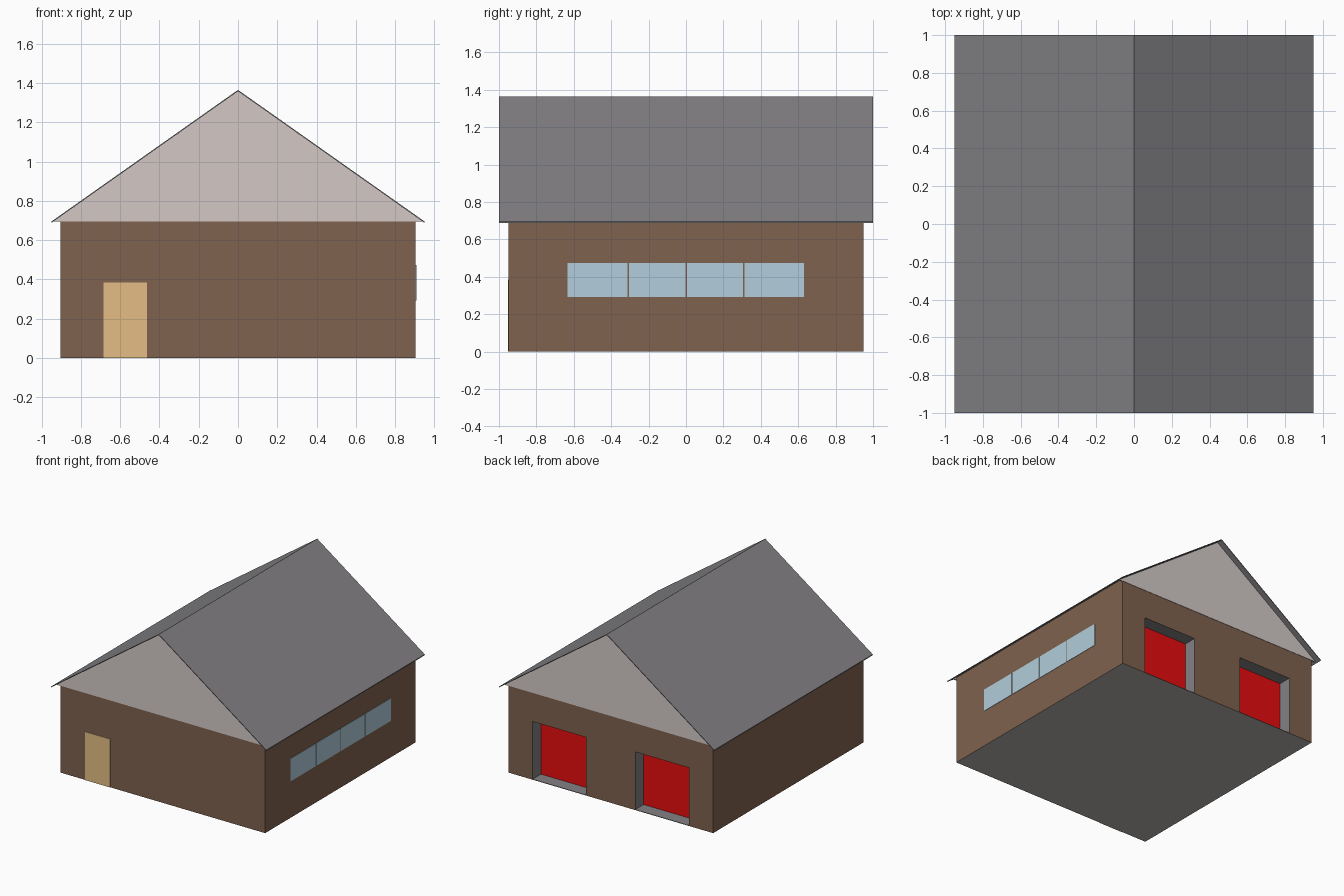
import bpy, bmesh

if "Cube" in bpy.data.objects:
    bpy.data.objects.remove(bpy.data.objects["Cube"])

WALL_X, WALL_Y, EAVE, RIDGE = 0.905, 0.95, 0.695, 1.365
SHEET = 0.007          # roof thickness
RECESS_Y = 0.845       # depth plane of the garage doors


def linear(c):
    c /= 255
    return c / 12.92 if c <= 0.04045 else ((c + 0.055) / 1.055) ** 2.4


def material(name, r, g, b):
    m = bpy.data.materials.new(name)
    m.diffuse_color = (linear(r), linear(g), linear(b), 1)
    m.use_nodes = True
    m.node_tree.nodes["Principled BSDF"].inputs["Base Color"].default_value = m.diffuse_color
    return m


BROWN = material("brown_wall", 128, 98, 78)
GREY = material("grey_roof", 131, 129, 132)
PALE = material("pale_gable", 211, 201, 198)
TAN = material("tan_door", 229, 190, 133)
GLASS = material("blue_glass", 178, 206, 220)
RED = material("red_garage_door", 233, 14, 15)
FLOOR = material("concrete_floor", 183, 179, 177)


def add_object(name, bm, mats):
    bmesh.ops.recalc_face_normals(bm, faces=bm.faces)
    mesh = bpy.data.meshes.new(name)
    bm.to_mesh(mesh)
    bm.free()
    for m in mats:
        mesh.materials.append(m)
    ob = bpy.data.objects.new(name, mesh)
    bpy.context.collection.objects.link(ob)
    return ob


def box(name, lo, hi, *mats):
    bm = bmesh.new()
    bmesh.ops.create_cube(bm, size=1)
    for v in bm.verts:
        v.co = [(a + b) / 2 + c * (b - a) for a, b, c in zip(lo, hi, v.co)]
    return add_object(name, bm, mats)


def extrude_profile(name, points, y0, y1, mat):
    """Extrude an (x, z) outline along y."""
    bm = bmesh.new()
    face = bm.faces.new([bm.verts.new((x, y0, z)) for x, z in points])
    out = bmesh.ops.extrude_face_region(bm, geom=[face])
    for v in out["geom"]:
        if isinstance(v, bmesh.types.BMVert):
            v.co.y = y1
    return add_object(name, bm, [mat])


# Walls, with two garage bays cut into the back
walls = box("walls", (-WALL_X, -WALL_Y, 0), (WALL_X, WALL_Y, 0.718),
            BROWN, FLOOR, GREY, RED)
cutters = []
for side, x0, x1 in (("left", -0.69, -0.217), ("right", 0.217, 0.69)):
    cutter = box("bay_cutter_" + side, (x0, RECESS_Y, 0.004), (x1, 1.1, 0.465))
    cutter.hide_render = True
    mod = walls.modifiers.new("bay_" + side, 'BOOLEAN')
    mod.operation, mod.solver, mod.object = 'DIFFERENCE', 'EXACT', cutter
    cutters.append(cutter)
bpy.context.view_layer.objects.active = walls
for name in [m.name for m in walls.modifiers]:
    bpy.ops.object.modifier_apply(modifier=name)
for cutter in cutters:
    bpy.data.objects.remove(cutter)

# Colour by place: underside, recess lining, recessed doors, otherwise wall
for f in walls.data.polygons:
    c, n = f.center, f.normal
    if n.z < -0.9 and c.z < 0.001:
        f.material_index = 1
    elif abs(c.x) < 0.8 and abs(c.y - RECESS_Y) < 0.002:
        f.material_index = 3
    elif abs(c.x) < 0.8 and RECESS_Y < c.y < WALL_Y - 0.002:
        f.material_index = 2
    else:
        f.material_index = 0

# Thin overhanging roof
extrude_profile("roof", [(-0.95, EAVE), (0, RIDGE), (0.95, EAVE),
                         (0.95, EAVE - SHEET), (0, RIDGE - SHEET),
                         (-0.95, EAVE - SHEET)], -1, 1, GREY)

# Gable panels just in front of the walls
for name, s in (("front_gable", -1), ("back_gable", 1)):
    extrude_profile(name, [(-0.94, EAVE), (0.94, EAVE), (0, RIDGE - SHEET)],
                    s * 0.945, s * 0.953, PALE)

# Front door
box("front_door", (-0.685, -WALL_Y - 0.003, 0), (-0.463, -WALL_Y + 0.003, 0.385), TAN)

# Row of window panes on the right side
edges = [-0.637, -0.31, 0.002, 0.308, 0.635]
for i in range(4):
    box(f"window_pane_{i + 1}", (WALL_X - 0.003, edges[i] + 0.004, 0.293),
        (WALL_X + 0.003, edges[i + 1] - 0.004, 0.474), GLASS)
